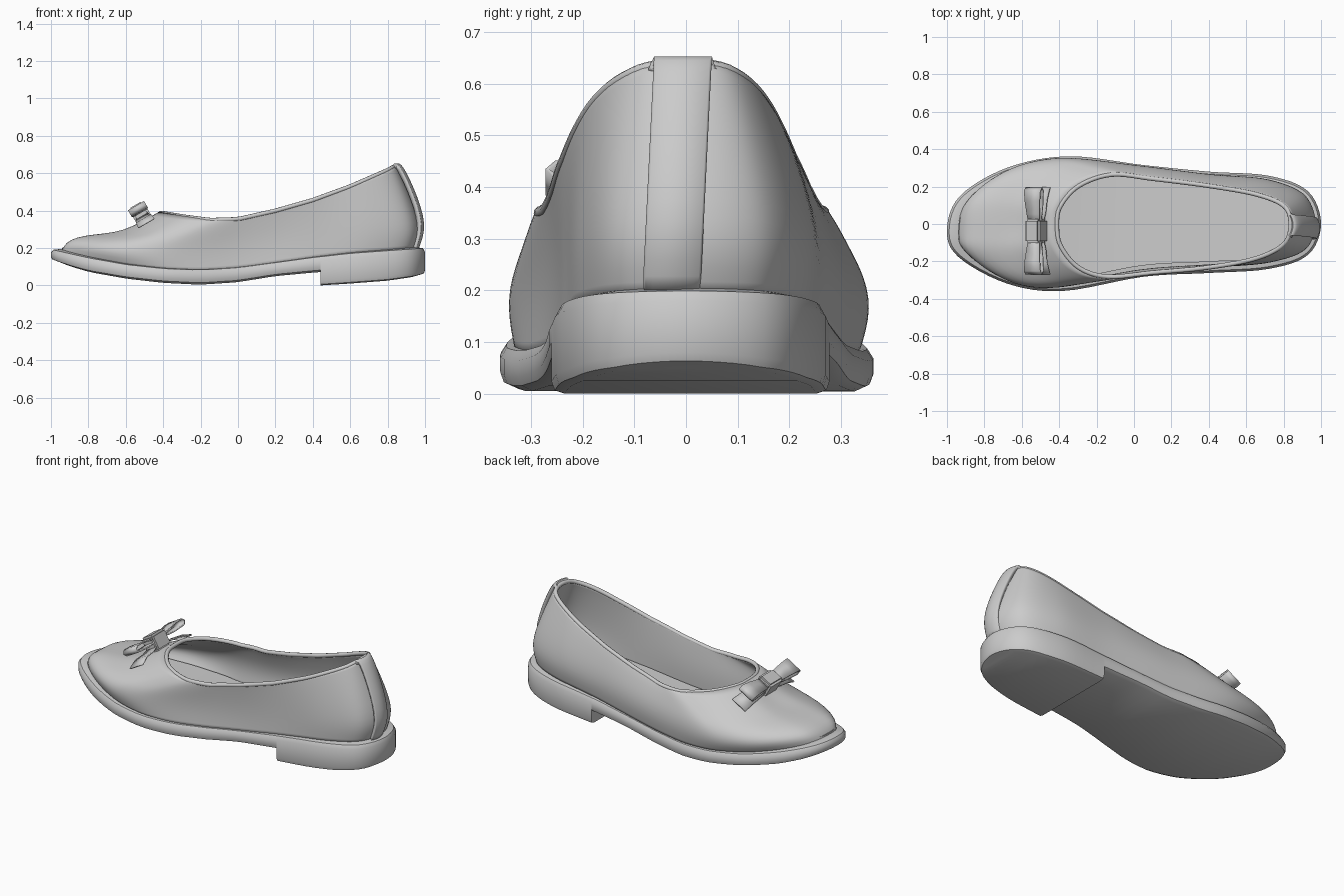
import bpy, bmesh, math
from mathutils import Vector

if "Cube" in bpy.data.objects:
    bpy.data.objects.remove(bpy.data.objects["Cube"])

# Plan outlines: toe -> +y side -> heel -> -y side
SOLE = [(-1, -.03), (-.93, .15), (-.68, .3), (-.35, .362), (.05, .315), (.4, .28),
        (.72, .258), (.93, .175), (1, 0), (.93, -.165), (.72, -.24), (.4, -.262),
        (.05, -.282), (-.38, -.358), (-.68, -.318), (-.94, -.175)]
RIM = [(-.42, 0), (-.4, .1), (-.3, .21), (-.12, .272), (.1, .25), (.4, .212),
       (.66, .165), (.81, .1), (.845, 0), (.81, -.11), (.66, -.19), (.4, -.24),
       (.1, -.268), (-.14, -.29), (-.3, -.24), (-.4, -.12)]
# Heights along x
SOLE_TOP = [(-1, .195), (-.8, .152), (-.6, .117), (-.4, .096), (-.2, .088), (0, .1),
            (.2, .127), (.4, .155), (.6, .178), (.8, .192), (1, .205)]
SOLE_BOTTOM = [(-1, .132), (-.9, .098), (-.8, .07), (-.6, .036), (-.4, .014), (-.2, .004),
               (0, .017), (.2, .05), (.44, .072), (1, .09)]
HEEL_BOTTOM = [(.44, 0), (.6, .01), (.8, .025), (.95, .045), (1, .058)]
RIM_Z = [(-.42, .395), (-.3, .375), (-.15, .355), (0, .36), (.2, .405), (.4, .462),
         (.6, .535), (.8, .622), (.85, .65)]
STEPS = 6


def interp(table, x):
    if x <= table[0][0]:
        return table[0][1]
    for (x0, z0), (x1, z1) in zip(table, table[1:]):
        if x <= x1:
            return z0 + (z1 - z0) * (x - x0) / (x1 - x0)
    return table[-1][1]


def spline(points):
    p = [Vector(q) for q in points]
    n, out = len(p), []
    for i in range(n):
        a, b, c, d = (p[(i + k) % n] for k in (-1, 0, 1, 2))
        for s in range(STEPS):
            t = s / STEPS
            out.append(.5 * (2 * b + (c - a) * t + (2 * a - 5 * b + 4 * c - d) * t * t
                             + (3 * b - a - 3 * c + d) * t ** 3))
    return out


def inset(loop, amount):
    n, out = len(loop), []
    for i, p in enumerate(loop):
        t = (loop[(i + 1) % n] - loop[i - 1]).normalized()
        out.append(p + Vector((t.y, -t.x)) * (amount(i / n) if callable(amount) else amount))
    return out


def loft(bm, rings, closed=True):
    rows = [[bm.verts.new(v) for v in r] for r in rings]
    n = len(rows[0])
    for a, b in zip(rows, rows[1:]):
        for i in range(n if closed else n - 1):
            j = (i + 1) % n
            bm.faces.new((a[i], a[j], b[j], b[i]))
    return rows


def cap(bm, ring):
    n = len(ring)
    for i in range(n // 2):
        quad = [ring[i], ring[i + 1], ring[n - i - 1], ring[-i]]
        bm.faces.new(list(dict.fromkeys(quad)))


def finish(bm, name, angle=40, thickness=0, subdivide=0):
    bmesh.ops.recalc_face_normals(bm, faces=bm.faces)
    mesh = bpy.data.meshes.new(name)
    bm.to_mesh(mesh)
    bm.free()
    ob = bpy.data.objects.new(name, mesh)
    bpy.context.collection.objects.link(ob)
    bpy.ops.object.select_all(action='DESELECT')
    ob.select_set(True)
    bpy.context.view_layer.objects.active = ob
    bpy.ops.object.shade_smooth_by_angle(angle=math.radians(angle))
    if subdivide:
        m = ob.modifiers.new("Smooth", 'SUBSURF')
        m.levels = m.render_levels = subdivide
    if thickness:
        m = ob.modifiers.new("Thickness", 'SOLIDIFY')
        m.thickness, m.offset = thickness, -1
    return ob


outline, rim = spline(SOLE), spline(RIM)


def slab(name, section, bottom, keep_back):
    bm = bmesh.new()
    rings = []
    for d, f in section:
        rings.append([(q.x, q.y, interp(bottom, p.x) * (1 - f) + interp(SOLE_TOP, p.x) * f)
                      for p, q in zip(outline, inset(outline, d))])
    rows = loft(bm, rings)
    cap(bm, rows[0])
    cap(bm, rows[-1])
    cut = bmesh.ops.bisect_plane(bm, geom=bm.verts[:] + bm.edges[:] + bm.faces[:],
                                 plane_co=(.44, 0, 0), plane_no=(1, 0, 0),
                                 clear_inner=keep_back, clear_outer=not keep_back)
    if keep_back:
        edges = [e for e in cut['geom_cut'] if isinstance(e, bmesh.types.BMEdge)]
        bmesh.ops.edgenet_fill(bm, edges=edges)
    return finish(bm, name)


# Sole and heel share one outline and meet at the heel breast
slab("sole", [(.028, 0), (.006, .12), (0, .32), (0, .7), (.012, .93), (.05, 1)], SOLE_BOTTOM, False)
slab("heel", [(.025, 0), (.006, .04), (0, .15), (0, .83), (.012, .96), (.05, 1)], HEEL_BOTTOM, True)

# Insole
bm = bmesh.new()
ring = inset(outline, .06)
cap(bm, loft(bm, [[(p.x, p.y, interp(SOLE_TOP, p.x) + h) for p in ring] for h in (-.01, .02)])[1])
finish(bm, "insole")

# Upper: base to rim, blending toe, side and heel profiles (inward share, upward share)
TOE = [(0, 0), (.03, .18), (.1, .33), (.25, .43), (.45, .47), (.65, .53), (.85, .8), (1, 1)]
FLANK = [(0, 0), (-.25, .15), (-.38, .3), (-.32, .45), (-.1, .6), (.25, .75), (.65, .9), (1, 1)]
BACK = [(0, 0), (-.2, .12), (-.27, .25), (-.12, .4), (.18, .58), (.5, .75), (.8, .9), (1, 1)]
base = inset(outline, lambda u: .019 + .033 * abs(math.cos(2 * math.pi * u)) ** 1.5)
rings = []
for level in zip(TOE, FLANK, BACK):
    row = []
    for i, (b, r) in enumerate(zip(base, rim)):
        c = math.cos(2 * math.pi * i / len(base))
        wt, wb = max(c, 0) ** 2, max(-c, 0) ** 2
        h, v = (wt * level[0][k] + wb * level[2][k] + (1 - wt - wb) * level[1][k] for k in (0, 1))
        q = b + (r - b) * h
        z0, z1 = interp(SOLE_TOP, b.x) - .012, interp(RIM_Z, r.x)
        row.append((q.x, q.y, z0 + (z1 - z0) * v))
    rings.append(row)
bm = bmesh.new()
loft(bm, rings)
finish(bm, "upper", 80, thickness=.018, subdivide=1)

# Rolled binding round the opening
curve = bpy.data.curves.new("collar_binding", 'CURVE')
curve.dimensions = '3D'
curve.bevel_depth, curve.bevel_resolution = .012, 3
line = curve.splines.new('POLY')
line.points.add(len(rim) - 1)
line.use_cyclic_u = True
for pt, p in zip(line.points, inset(rim, .008)):
    pt.co = (p.x, p.y, interp(RIM_Z, p.x) - .006, 1)
bpy.context.collection.objects.link(bpy.data.objects.new("collar_binding", curve))

# Back strap over the heel seam
path = [(.955, .195), (.98, .26), (.989, .33), (.968, .42), (.93, .52), (.888, .61),
        (.86, .65), (.84, .657), (.822, .63)]
bm = bmesh.new()
rows = []
for x, z in path:
    f = (z - .2) / .45
    rows.append([(x + .012 - .018 * j * j, -.028 + .022 * f + .056 * j, z)
                 for j in (-1, -.85, -.5, 0, .5, .85, 1)])
loft(bm, rows, False)
finish(bm, "back_strap", 50, thickness=.025, subdivide=1)

# Bow lying along y on the vamp: ribbon width W, facing N
CENTRE, W, N = Vector((-.523, -.037, .388)), Vector((.86, 0, .5)), Vector((-.5, 0, .86))


def ribbon(name, profile, side, closed):
    bm = bmesh.new()
    rows = []
    for k in (-1, 1):
        rows.append([CENTRE + Vector((0, side * d, 0)) + W * (k * hw) + N * n
                     for d, n, hw in profile])
    loft(bm, rows, closed)
    finish(bm, name, 40, thickness=.008)


LOOP = [(.03, .025, .032), (.09, .034, .04), (.16, .045, .046), (.215, .045, .05), (.235, .025, .05),
        (.215, .004, .05), (.12, -.002, .042), (.03, .004, .032)]
TAIL = [(.03, -.01, .034), (.1, -.03, .04), (.17, -.035, .046), (.235, -.06, .05)]
for side, label in ((1, "left"), (-1, "right")):
    ribbon("bow_loop_" + label, LOOP, side, True)
    ribbon("bow_tail_" + label, TAIL, side, False)
bm = bmesh.new()
for v in bmesh.ops.create_cube(bm, size=1)['verts']:
    v.co = CENTRE + Vector((0, v.co.y * .13, 0)) + W * (v.co.x * .09) + N * (v.co.z * .1)
bmesh.ops.bevel(bm, geom=bm.edges[:], offset=.012, segments=2, affect='EDGES')
finish(bm, "bow_knot")
